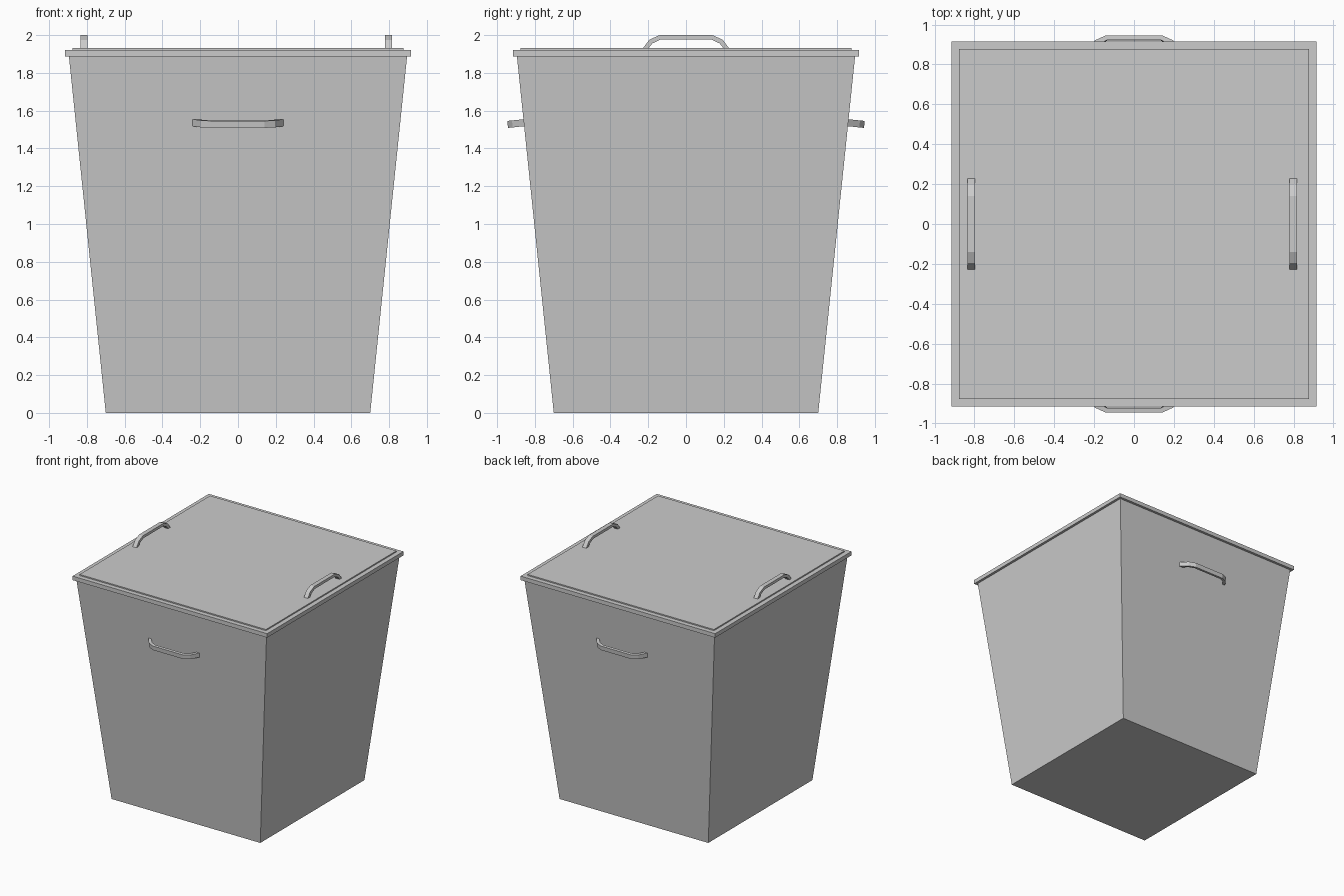
import bpy, bmesh, math
from mathutils import Matrix, Vector

if "Cube" in bpy.data.objects:
    bpy.data.objects.remove(bpy.data.objects["Cube"])

RIM_Z = 1.887            # top of the body, underside of the lid rim
BASE, TOP = 0.70, 0.895  # half widths of the tapered body
TILT = math.atan2(TOP - BASE, RIM_Z)


def add_object(name, bm):
    bmesh.ops.recalc_face_normals(bm, faces=bm.faces)
    mesh = bpy.data.meshes.new(name)
    bm.to_mesh(mesh)
    bm.free()
    obj = bpy.data.objects.new(name, mesh)
    bpy.context.collection.objects.link(obj)
    return obj


def square_stack(name, sections):
    """Closed solid through square sections given as (half width, z)."""
    bm = bmesh.new()
    rings = [[bm.verts.new((sx * h, sy * h, z))
              for sx, sy in ((-1, -1), (1, -1), (1, 1), (-1, 1))]
             for h, z in sections]
    for a, b in zip(rings, rings[1:]):
        for i in range(4):
            j = (i + 1) % 4
            bm.faces.new((a[i], a[j], b[j], b[i]))
    bm.faces.new(rings[0][::-1])
    bm.faces.new(rings[-1])
    return add_object(name, bm)


def handle(name, origin, along, out, width=0.037):
    """Angular bracket handle: mirrored strip profile with a flat width."""
    outer = [(0.24, 0.0), (0.195, 0.061), (0.14, 0.086)]
    inner = [(0.212, 0.0), (0.178, 0.042), (0.133, 0.063)]
    outer += [(-u, v) for u, v in reversed(outer)]
    inner += [(-u, v) for u, v in reversed(inner)]
    along, out = Vector(along), Vector(out).normalized()
    side = out.cross(along)
    bm = bmesh.new()
    # Four-cornered cross-section at each point of the path
    rings = []
    for o, i in zip(outer, inner):
        corners = [(o, -1), (o, 1), (i, 1), (i, -1)]
        rings.append([bm.verts.new(Vector(origin) + along * p[0] + out * p[1]
                                   + side * (s * width / 2)) for p, s in corners])
    for a, b in zip(rings, rings[1:]):
        for i in range(4):
            j = (i + 1) % 4
            bm.faces.new((a[i], a[j], b[j], b[i]))
    bm.faces.new(rings[0])
    bm.faces.new(rings[-1][::-1])
    return add_object(name, bm)


# Tapered bin body
square_stack("bin_body", [(BASE, 0), (TOP, RIM_Z)])

# Lid with overhanging rim and slightly raised panel
square_stack("lid", [(0.916, RIM_Z), (0.916, 1.921), (0.877, 1.921), (0.877, 1.931)])

# Carry handles on the front and back walls, square to the sloping walls
HZ = 1.536
wall = BASE + (TOP - BASE) * HZ / RIM_Z
for name, s in (("front_handle", -1), ("back_handle", 1)):
    handle(name, (0, s * wall, HZ), (1, 0, 0), (0, s * math.cos(TILT), -math.sin(TILT)))

# Lid handles near the left and right edges
for name, x in (("left_lid_handle", -0.815), ("right_lid_handle", 0.798)):
    handle(name, (x, 0, 1.914), (0, 1, 0), (0, 0, 1))
